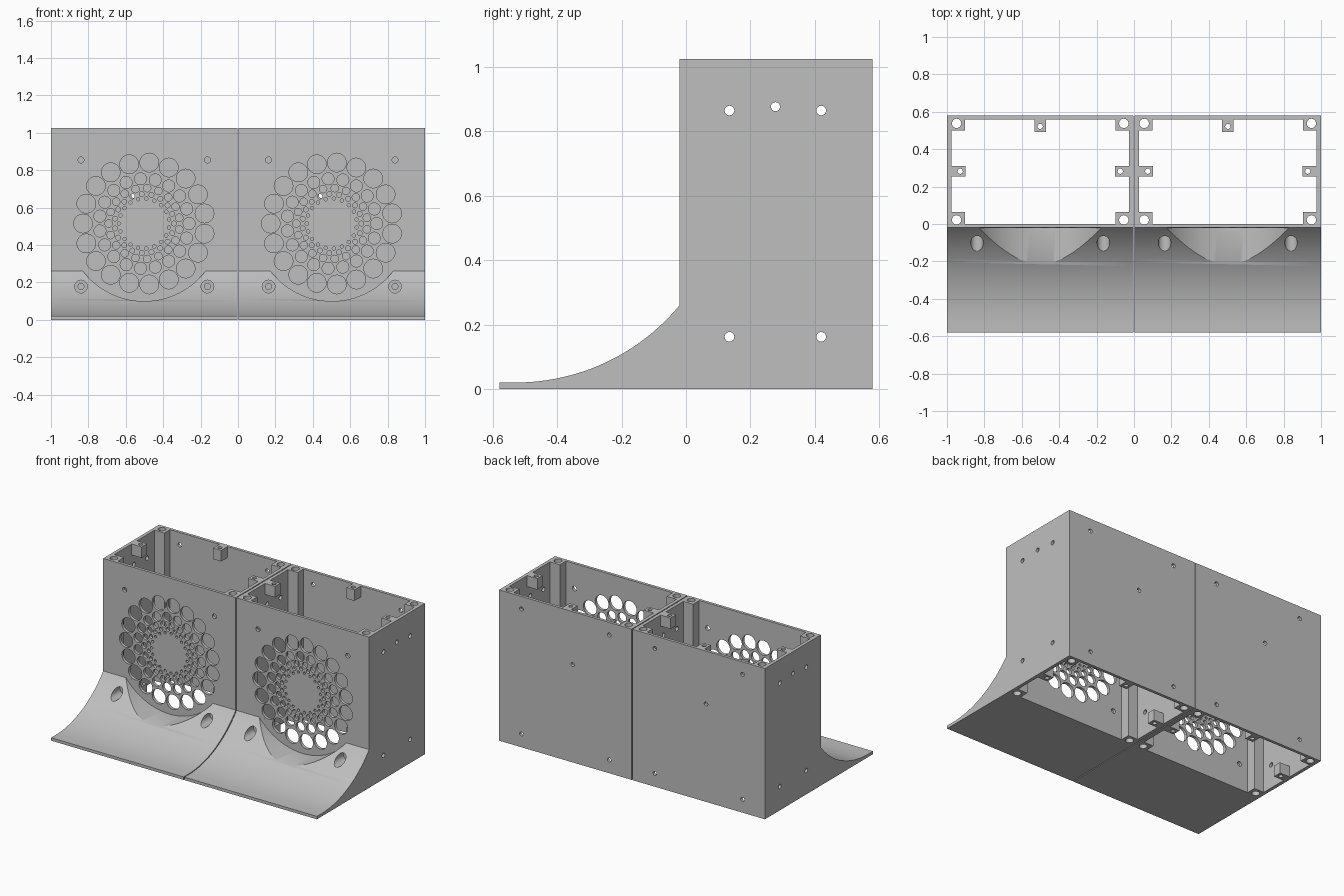
import bpy, bmesh, math

if "Cube" in bpy.data.objects:
    bpy.data.objects.remove(bpy.data.objects["Cube"])

CX = 0.5015                      # module centre, leaves a hair gap between modules
HALF = 0.4985                    # module half width
H = 1.025                        # module height
FRONT, BACK = -0.02, 0.58        # outer faces of the box
FAN_Z = 0.515

grey = bpy.data.materials.new("plain_grey")
grey.diffuse_color = (0.52, 0.52, 0.52, 1)
grey.use_nodes = True
grey.node_tree.nodes["Principled BSDF"].inputs["Base Color"].default_value = grey.diffuse_color


def circle(a, b, r, n=24):
    return [(a + r * math.cos(2 * math.pi * i / n), b + r * math.sin(2 * math.pi * i / n))
            for i in range(n)]


def rect(a0, a1, b0, b1):
    return [(a0, b0), (a1, b0), (a1, b1), (a0, b1)]


def prisms(name, outlines, axis, lo, hi):
    """Extrude closed 2D outlines along an axis into one object."""
    place = {'x': lambda a, b, d: (d, a, b),
             'y': lambda a, b, d: (a, d, b),
             'z': lambda a, b, d: (a, b, d)}[axis]
    bm = bmesh.new()
    for pts in outlines:
        ends = [[bm.verts.new(place(a, b, d)) for a, b in pts] for d in (lo, hi)]
        n = len(pts)
        bm.faces.new(ends[0])
        bm.faces.new(ends[1])
        for i in range(n):
            j = (i + 1) % n
            bm.faces.new((ends[0][i], ends[0][j], ends[1][j], ends[1][i]))
    bmesh.ops.recalc_face_normals(bm, faces=bm.faces[:])
    me = bpy.data.meshes.new(name)
    bm.to_mesh(me)
    bm.free()
    ob = bpy.data.objects.new(name, me)
    bpy.context.collection.objects.link(ob)
    return ob


def cut(ob, *cutter_args):
    cutter = prisms("cutter", *cutter_args)
    mod = ob.modifiers.new("cut", 'BOOLEAN')
    mod.operation, mod.solver, mod.object = 'DIFFERENCE', 'EXACT', cutter
    bpy.context.view_layer.objects.active = ob
    bpy.ops.object.modifier_apply(modifier=mod.name)
    bpy.data.objects.remove(cutter)


def finish(ob):
    """Shade, colour, and place one copy in each module."""
    ob.data.materials.clear()
    ob.data.materials.append(grey)
    bpy.ops.object.select_all(action='DESELECT')
    ob.select_set(True)
    bpy.context.view_layer.objects.active = ob
    bpy.ops.object.shade_smooth_by_angle(angle=math.radians(30))
    twin = ob.copy()
    bpy.context.collection.objects.link(twin)
    name = ob.name
    for o, side, x in ((ob, "left", -CX), (twin, "right", CX)):
        o.name = f"{side}_{name}"
        o.location.x = x


# Side profile: box with a concave ramp sweeping out of its front
y_flat, z_flat, y_tip, z_top = -0.53, 0.02, -0.58, 0.26
dy, dz = FRONT - y_flat, z_top - z_flat
R = (dy * dy + dz * dz) / (2 * dz)
sweep = math.asin(dy / R)
arc = [(y_flat + R * math.sin(sweep * i / 24), z_flat + R * (1 - math.cos(sweep * i / 24)))
       for i in range(24, -1, -1)]
profile = [(y_tip, 0), (BACK, 0), (BACK, H), (FRONT, H)] + arc + [(y_tip, z_flat)]
body = prisms("enclosure", [profile], 'x', -HALF, HALF)

# Open cavity whose stepped corners leave four square posts
wx, px = 0.4755, 0.402
y0, y1, y2, y3 = 0.0, 0.065, 0.50, 0.56
cavity = [(-px, y0), (px, y0), (px, y1), (wx, y1), (wx, y2), (px, y2),
          (px, y3), (-px, y3), (-px, y2), (-wx, y2), (-wx, y1), (-px, y1)]
cut(body, [cavity], 'z', -0.1, H + 0.1)

# Round clearance in the ramp below the vent
cut(body, [circle(0, FAN_Z, 0.415, 96)], 'y', -0.8, FRONT - 0.0001)

# Counterbores through the ramp
cut(body, [circle(s * 0.338, 0.178, 0.034) for s in (-1, 1)], 'y', -0.8, FRONT - 0.0001)

# Vent: five rings of holes, alternate rings staggered, plus front screw holes
COUNT = 19
holes = [circle(s * 0.338, z, 0.016) for s in (-1, 1) for z in (0.178, 0.855)]
rings = [(0.327, 0.050, 28), (0.240, 0.032, 24), (0.190, 0.020, 20),
         (0.158, 0.013, 16), (0.134, 0.009, 12)]
for k, (ring, r, n) in enumerate(rings):
    for i in range(COUNT):
        t = math.pi + 2 * math.pi * (i + 0.5 * (k % 2)) / COUNT
        holes.append(circle(ring * math.cos(t), FAN_Z + ring * math.sin(t), r, n))
cut(body, holes, 'y', -0.8, 0.03)

# Back screw holes
cut(body, [circle(s * 0.33, z, 0.014) for s in (-1, 1) for z in (0.09, 0.94)]
    + [circle(-0.055, 0.665, 0.014)], 'y', 0.53, 0.7)

# Side screw holes through both walls
cut(body, [circle(y, z, 0.015) for y in (0.135, 0.42) for z in (0.162, 0.865)]
    + [circle(0.278, 0.877, 0.014)], 'x', -0.6, 0.6)

# Bores down the corner posts
cut(body, [circle(s * 0.447, y, 0.025) for s in (-1, 1) for y in (0.022, 0.538)],
    'z', -0.1, H + 0.1)
finish(body)

# Drilled mounting tabs on the side and back walls, at top and bottom
for level, lo, hi in (("bottom", 0.0, 0.075), ("top", H - 0.075, H)):
    tabs = [("west", rect(-wx - 0.004, -0.40, 0.253, 0.31), (-0.428, 0.282)),
            ("east", rect(0.40, wx + 0.004, 0.253, 0.31), (0.428, 0.282)),
            ("back", rect(-0.03, 0.03, 0.492, y3 + 0.004), (0.0, 0.522))]
    for where, outline, (hx, hy) in tabs:
        tab = prisms(f"{where}_{level}_tab", [outline], 'z', lo, hi)
        cut(tab, [circle(hx, hy, 0.014, 20)], 'z', -0.1, H + 0.1)
        finish(tab)
